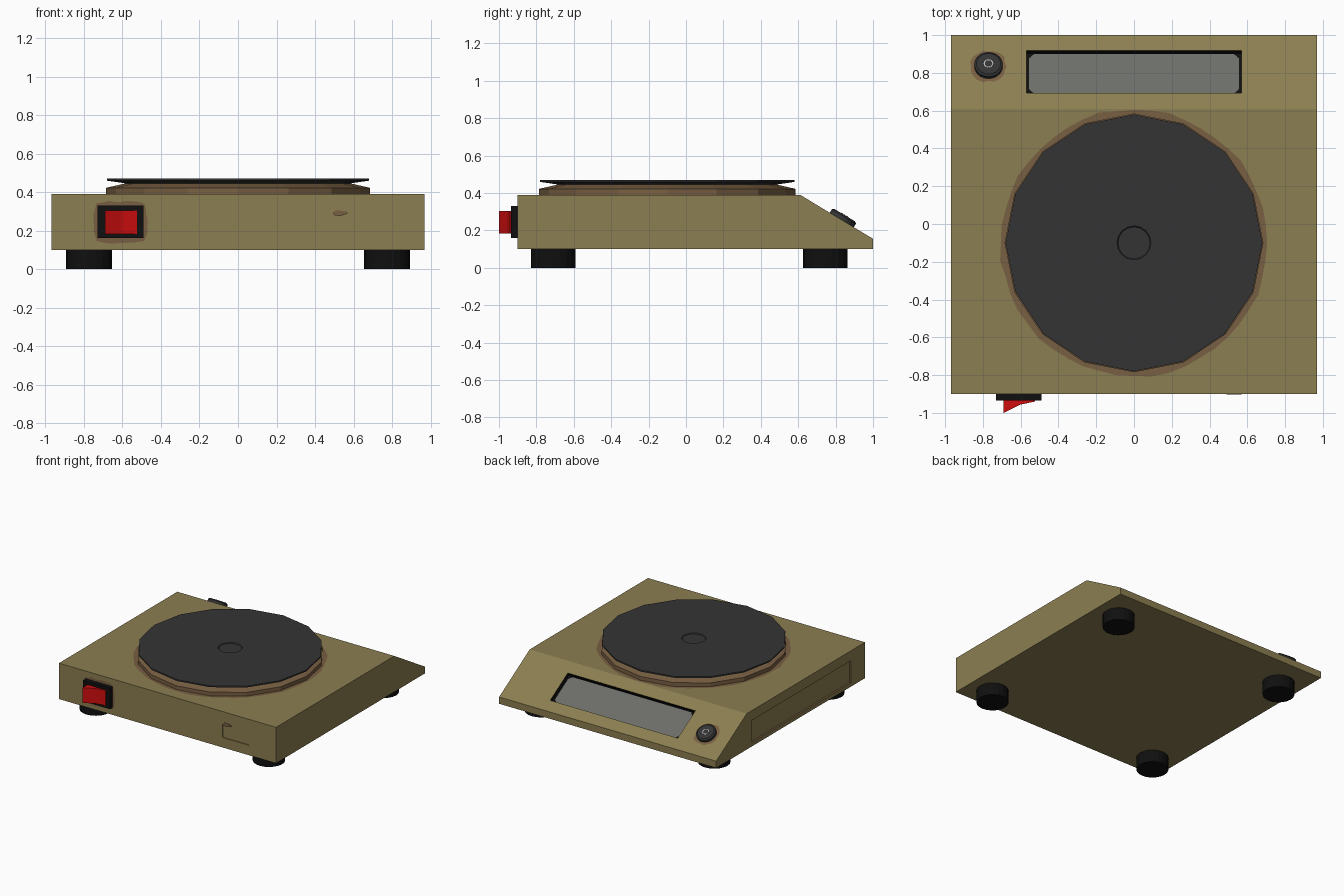
import bpy, bmesh, math, random
from mathutils import Matrix, Vector

if "Cube" in bpy.data.objects:
    bpy.data.objects.remove(bpy.data.objects["Cube"])

random.seed(4)


def mat(name, r, g, b):
    m = bpy.data.materials.new(name)
    m.diffuse_color = (r, g, b, 1)
    m.use_nodes = True
    m.node_tree.nodes["Principled BSDF"].inputs["Base Color"].default_value = m.diffuse_color
    return m


KHAKI = mat("khaki_paint", 0.26, 0.21, 0.082)
RUST = mat("rust_brown", 0.19, 0.115, 0.055)
DARK = mat("dark_plate", 0.034, 0.034, 0.034)
BLACK = mat("black_plastic", 0.005, 0.005, 0.005)
RED = mat("switch_red", 0.62, 0.004, 0.004)
GREY = mat("screen_grey", 0.15, 0.155, 0.14)
PALE = mat("pale_mark", 0.5, 0.5, 0.5)


def finish(name, bm, material, matrix=None):
    bmesh.ops.remove_doubles(bm, verts=bm.verts, dist=1e-5)
    bmesh.ops.recalc_face_normals(bm, faces=bm.faces)
    me = bpy.data.meshes.new(name)
    bm.to_mesh(me)
    bm.free()
    me.materials.append(material)
    ob = bpy.data.objects.new(name, me)
    if matrix is not None:
        ob.matrix_world = matrix
    bpy.context.collection.objects.link(ob)
    return ob


def box(name, lo, hi, material, matrix=None):
    bm = bmesh.new()
    size = [h - l for l, h in zip(lo, hi)]
    mid = [(h + l) / 2 for l, h in zip(lo, hi)]
    bmesh.ops.create_cube(bm, size=1, matrix=Matrix.Translation(mid) @ Matrix.Diagonal((*size, 1)))
    return finish(name, bm, material, matrix)


def extrude_poly(name, pts, offset, material):
    """Solid prism: polygon pts swept along offset."""
    bm = bmesh.new()
    f = bm.faces.new([bm.verts.new(p) for p in pts])
    new = bmesh.ops.extrude_face_region(bm, geom=[f], use_keep_orig=True)["geom"]
    bmesh.ops.translate(bm, vec=offset, verts=[g for g in new if isinstance(g, bmesh.types.BMVert)])
    return finish(name, bm, material)


def lathe(name, profile, n, material, matrix, closed=False):
    """Revolve (radius, height) points around z."""
    bm = bmesh.new()
    rings = []
    for r, z in profile:
        if r == 0:
            rings.append([bm.verts.new((0, 0, z))] * n)
        else:
            rings.append([bm.verts.new((r * math.cos(2 * math.pi * i / n),
                                        r * math.sin(2 * math.pi * i / n), z)) for i in range(n)])
    pairs = list(zip(rings, rings[1:])) + ([(rings[-1], rings[0])] if closed else [])
    for a, b in pairs:
        for i in range(n):
            j = (i + 1) % n
            bm.faces.new(list(dict.fromkeys([a[i], a[j], b[j], b[i]])))
    return finish(name, bm, material, matrix)


def stain(name, pts_in, pts_out, matrix):
    """Thin flat worn band between two loops of 2D points."""
    bm = bmesh.new()
    a = [bm.verts.new((x, y, 0.0015)) for x, y in pts_in]
    b = [bm.verts.new((x, y, 0.0015)) for x, y in pts_out]
    n = len(a)
    for i in range(n):
        j = (i + 1) % n
        bm.faces.new([a[i], b[i], b[j], a[j]])
    return finish(name, bm, RUST, matrix)


def loop(r, n, wobble=0.0):
    out = []
    for i in range(n):
        t = 2 * math.pi * i / n
        q = r + random.uniform(-wobble, wobble)
        out.append((q * math.cos(t), q * math.sin(t)))
    return out


# frame of the sloping back panel: local x along x, local y up the slope, local z outward
N = Vector((0, 0.235, 0.39)).normalized()


def slope_frame(x, y):
    z = 0.39 - (y - 0.61) * 0.235 / 0.39
    up = Vector((0, -N.z, N.y))
    m = Matrix((Vector((-1, 0, 0)), up, N)).transposed().to_4x4()
    m.translation = (x, y, z)
    return m


# body: side profile swept across, with three shallow pockets
side = [(-0.9, 0.1), (1.0, 0.1), (1.0, 0.155), (0.61, 0.39), (-0.9, 0.39)]
body = extrude_poly("body", [(-0.97, y, z) for y, z in side], (1.94, 0, 0), KHAKI)
body.data.materials.append(BLACK)
body.data.materials.append(RUST)
SCREEN = slope_frame(0, 0.807)
cutters = [
    box("screen_cutter", (-0.57, -0.131, -0.03), (0.57, 0.131, 0.05), KHAKI, SCREEN),
    box("side_cutter", (-1.1, -0.72, 0.13), (-0.955, 0.54, 0.31), KHAKI),
    box("label_cutter", (0.49, -1.1, 0.18), (0.73, -0.893, 0.285), KHAKI),
]
bpy.context.view_layer.objects.active = body
for c in cutters:
    c.hide_render = True
    mod = body.modifiers.new("pocket", 'BOOLEAN')
    mod.operation = 'DIFFERENCE'
    mod.solver = 'EXACT'
    mod.object = c
    bpy.ops.object.modifier_apply(modifier=mod.name)
    bpy.data.objects.remove(c)
for p in body.data.polygons:
    c = p.center
    depth = (c - Vector((0, 0.61, 0.39))).dot(N)
    p.material_index = 0
    if -0.035 < depth < -0.005 and abs(c.x) < 0.58 and 0.65 < c.y < 0.98:
        p.material_index = 1          # screen recess
    elif -0.9695 < c.x < -0.956:
        p.material_index = 2          # side recess walls

# display window
w, h, k = 0.555, 0.122, 0.025
pts = [(-w + k, -h), (w - k, -h), (w, -h + k), (w, h - k), (w - k, h), (-w + k, h), (-w, h - k), (-w, -h + k)]
screen = extrude_poly("screen", [(x, y, -0.0295) for x, y in pts], (0, 0, 0.005), GREY)
screen.matrix_world = SCREEN

# round button with pale ring mark and worn surround
BUTTON = slope_frame(-0.77, 0.833)
lathe("button", [(0, -0.005), (0.075, -0.005), (0.075, 0.022), (0.064, 0.03), (0, 0.03)], 20, DARK, BUTTON)
lathe("button_mark", [(0.02, 0.0305), (0.026, 0.0305), (0.026, 0.032), (0.02, 0.032)], 12, PALE, BUTTON, True)
stain("button_wear", loop(0.07, 20), loop(0.096, 20, 0.008), BUTTON)

# weighing plate on its support ring
CENTRE = Matrix.Translation((0, -0.1, 0))
lathe("support_ring", [(0, 0.385), (0.685, 0.385), (0.685, 0.422), (0.58, 0.446), (0, 0.446)], 16, RUST, CENTRE)
lathe("weighing_plate", [(0, 0.443), (0.57, 0.443), (0.68, 0.459), (0.68, 0.47), (0.09, 0.47),
                         (0.085, 0.463), (0, 0.463)], 16, DARK, CENTRE)
stain("ring_wear", loop(0.66, 48), loop(0.708, 48, 0.007), Matrix.Translation((0, -0.1, 0.39)))

# rocker switch on the front
box("switch_frame", (-0.73, -0.935, 0.16), (-0.49, -0.89, 0.33), BLACK)
rocker = [(-0.69, -0.92), (-0.69, -1.0), (-0.605, -0.957), (-0.525, -0.94), (-0.525, -0.92)]
extrude_poly("switch_rocker", [(x, y, 0.182) for x, y in rocker], (0, 0, 0.122), RED)

# worn paint on the front: around the switch, and a small patch
FRONT = Matrix.Translation((-0.61, -0.9, 0.243)) @ Matrix.Rotation(math.pi / 2, 4, 'X')
inner, outer = [], []
for cx, cy in loop(1, 32):
    m = (cx ** 6 + cy ** 6) ** (-1 / 6)
    inner.append((cx * m * 0.115, cy * m * 0.08))
    s = random.uniform(0.97, 1.03)
    outer.append((cx * m * 0.137 * s, cy * m * 0.108 * s))
stain("switch_wear", inner, outer, FRONT)
patch = [(0.49, 0.293), (0.51, 0.305), (0.565, 0.3), (0.57, 0.288), (0.53, 0.276), (0.5, 0.28)]
extrude_poly("front_wear", [(x, -0.9, z) for x, z in patch], (0, -0.002, 0), RUST)

# four feet
for sx, xn in ((-1, "left"), (1, "right")):
    for y, yn in ((-0.71, "front"), (0.745, "back")):
        lathe(f"foot_{yn}_{xn}", [(0, 0), (0.119, 0), (0.119, 0.105), (0, 0.105)], 20, BLACK,
              Matrix.Translation((sx * 0.774, y, 0)))
